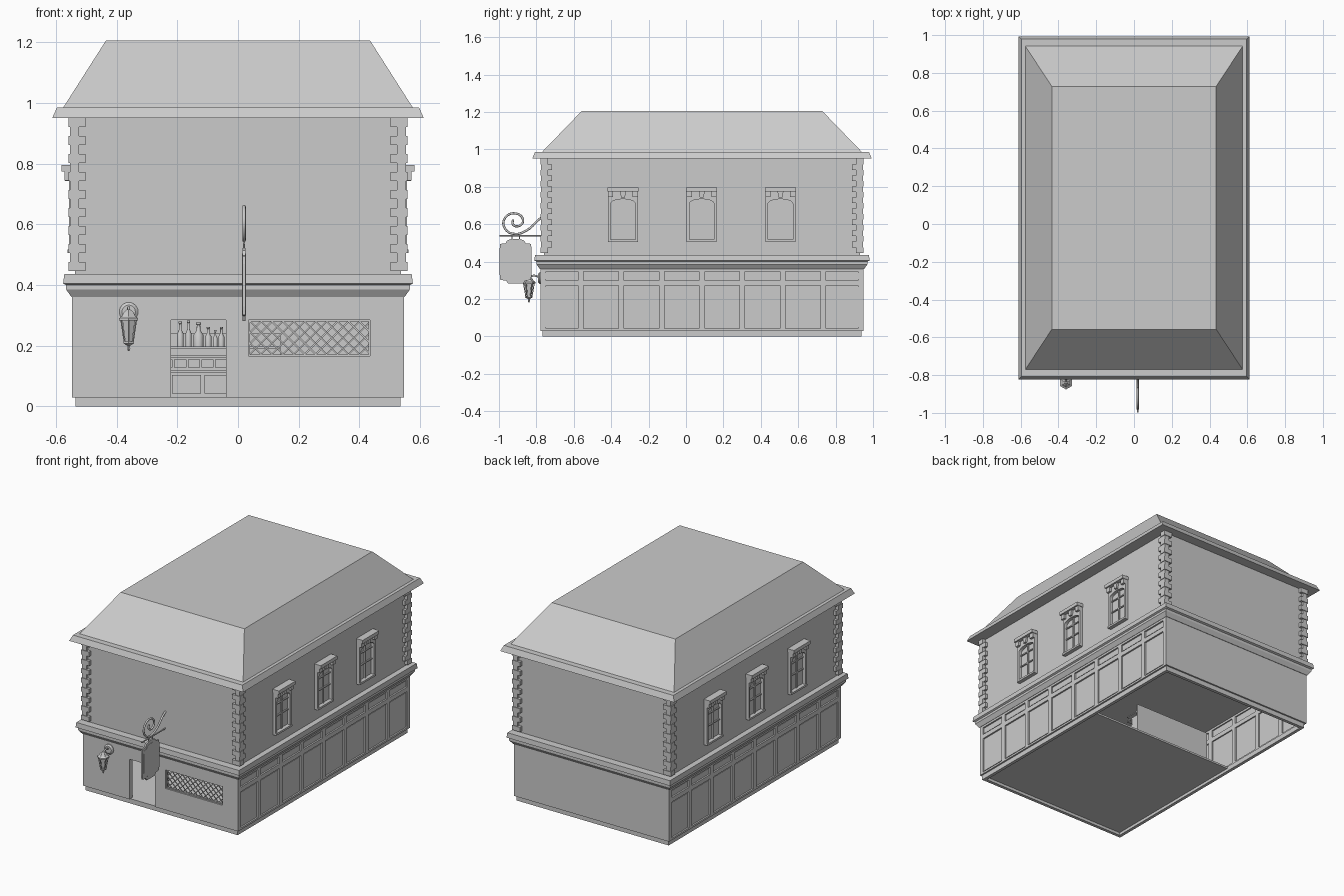
import bpy, bmesh, math
from mathutils import Vector

cube = bpy.data.objects.get("Cube")
if cube:
    bpy.data.objects.remove(cube)

grey = bpy.data.materials.new("plain_grey")
grey.use_nodes = True
grey.diffuse_color = (0.6, 0.6, 0.6, 1)
grey.node_tree.nodes["Principled BSDF"].inputs["Base Color"].default_value = (0.6, 0.6, 0.6, 1)
CY = 0.0855            # middle of the building in y
WX, WY = 0.546, 0.864  # half size of the ground floor
FRONT, BACK = CY - WY, CY + WY


def finish(name, bm, smooth=False):
    bmesh.ops.recalc_face_normals(bm, faces=bm.faces[:])
    mesh = bpy.data.meshes.new(name)
    bm.to_mesh(mesh)
    bm.free()
    mesh.materials.append(grey)
    ob = bpy.data.objects.new(name, mesh)
    bpy.context.collection.objects.link(ob)
    if smooth:
        bpy.ops.object.select_all(action="DESELECT")
        ob.select_set(True)
        bpy.context.view_layer.objects.active = ob
        bpy.ops.object.shade_smooth_by_angle(angle=math.radians(35))
    return ob


def add_loft(bm, rings):
    """Bridge equal-length closed rings and cap both ends."""
    loops = [[bm.verts.new(p) for p in ring] for ring in rings]
    n = len(loops[0])
    for a, b in zip(loops, loops[1:]):
        for i in range(n):
            j = (i + 1) % n
            bm.faces.new((a[i], a[j], b[j], b[i]))
    bm.faces.new(loops[0])
    bm.faces.new(loops[-1])


def add_box(bm, x0, x1, y0, y1, z0, z1):
    add_loft(bm, [[(x0, y0, z), (x1, y0, z), (x1, y1, z), (x0, y1, z)] for z in (z0, z1)])


def boxes(name, items):
    bm = bmesh.new()
    for b in items:
        add_box(bm, *b)
    return finish(name, bm)


def tiers(name, levels):
    """Stack of rectangles around the building axis: (half x, half y, z)."""
    bm = bmesh.new()
    add_loft(bm, [[(sx * hx, CY + sy * hy, z) for sx, sy in ((-1, -1), (1, -1), (1, 1), (-1, 1))]
                  for hx, hy, z in levels])
    return finish(name, bm)


def add_prism(bm, pts, x0, x1):
    add_loft(bm, [[(x, y, z) for y, z in pts] for x in (x0, x1)])


def lathe(name, profile, x, y, n=16, smooth=True):
    bm = bmesh.new()
    add_loft(bm, [[(x + r * math.sin(i * math.tau / n), y - r * math.cos(i * math.tau / n), z)
                   for i in range(n)] for r, z in profile])
    return finish(name, bm, smooth)


def tube(name, pts, r, smooth_path=True):
    cu = bpy.data.curves.new(name, "CURVE")
    cu.dimensions = "3D"
    cu.bevel_depth = r
    cu.bevel_resolution = 2
    cu.use_fill_caps = True
    sp = cu.splines.new("BEZIER")
    sp.bezier_points.add(len(pts) - 1)
    for bp, p in zip(sp.bezier_points, pts):
        bp.co = p
        bp.handle_left_type = bp.handle_right_type = "AUTO" if smooth_path else "VECTOR"
    cu.materials.append(grey)
    ob = bpy.data.objects.new(name, cu)
    bpy.context.collection.objects.link(ob)
    bpy.ops.object.select_all(action="DESELECT")
    ob.select_set(True)
    bpy.context.view_layer.objects.active = ob
    bpy.ops.object.convert(target="MESH")


# Main masses
tiers("upper_storey", [(0.537, 0.845, 0.43), (0.537, 0.845, 0.955)])
tiers("cornice", [(0.548, 0.867, 0.36), (0.566, 0.884, 0.385), (0.566, 0.884, 0.40),
                  (0.576, 0.896, 0.405), (0.572, 0.893, 0.436)])
tiers("eaves", [(0.612, 0.908, 0.95), (0.596, 0.893, 0.985), (0.57, 0.855, 0.985)])
tiers("roof", [(0.576, 0.857, 0.984), (0.435, 0.643, 1.205)])

# Ground floor front, with doorway and window opening
T = 0.03
DX0, DX1, GX0, GX1, TOP = -0.22, -0.04, 0.035, 0.435, 0.285
boxes("front_wall", [(a, b, FRONT, FRONT + T, c, d) for a, b, c, d in (
    (-WX, DX0, 0.03, 0.365), (DX0, DX1, TOP, 0.365), (DX1, GX0, 0.03, 0.365),
    (GX0, GX1, 0.03, 0.167), (GX0, GX1, TOP, 0.365), (GX1, WX, 0.03, 0.365))])
boxes("back_wall", [(-WX, WX, BACK - T, BACK, 0.03, 0.365)])
P = 0.01
boxes("plinth", [(-WX + P, WX - P, FRONT + P, FRONT + T, 0, 0.03),
                 (-WX + P, WX - P, BACK - T, BACK - P, 0, 0.03)]
      + [(s * (WX - P), s * (WX - T), FRONT + P, BACK - P, 0, 0.03) for s in (-1, 1)])
boxes("floor", [(-0.52, 0.52, FRONT + T, 0.25, 0.018, 0.03)])

# Panelled side walls: thin sheet with stiles and rails
pitch = 2 * WY / 8
for s, side in ((1, "left"), (-1, "right")):
    frame = [(s * 0.522, s * WX, FRONT, BACK, a, b)
             for a, b in ((0.03, 0.042), (0.272, 0.30), (0.347, 0.365))]
    for i in range(9):
        y = FRONT + i * pitch
        frame.append((s * 0.522, s * WX, max(FRONT, y - 0.015), min(BACK, y + 0.015), 0.042, 0.347))
    boxes(side + "_panel_frame", frame)
    boxes(side + "_panel_sheet", [(s * 0.53, s * 0.536, FRONT + 0.01, BACK - 0.01, 0.03, 0.365)])
    boxes(side + "_panel_moulding",
          [(s * 0.534, s * 0.54, FRONT + i * pitch + 0.022, FRONT + (i + 1) * pitch - 0.022, a, b)
           for i in range(8) for a, b in ((0.05, 0.264), (0.307, 0.34))])

# Corner stones, long and short in turn
COUNT, Z0, Z1 = 17, 0.447, 0.95
step = (Z1 - Z0) / COUNT
for sx in (-1, 1):
    for sy in (-1, 1):
        stones = []
        for k in range(COUNT):
            lx, ly = (0.503, 0.823) if k % 2 == 0 else (0.523, 0.803)
            o = 0.004 * (k % 2)
            z = Z0 + k * step
            stones.append((sx * lx, sx * (0.558 - o), CY + sy * ly, CY + sy * (0.864 - o), z, z + step))
        boxes("corner_stones", stones)

# Upper side windows
for s in (-1, 1):
    for c in (-0.337, 0.084, 0.505):
        bm = bmesh.new()
        arch = [(c + 0.066 * math.cos(a), 0.71 + 0.024 * math.sin(a))
                for a in (i * math.pi / 12 for i in range(13))]
        head = [(c - 0.08, 0.71), (c - 0.08, 0.776), (c + 0.08, 0.776), (c + 0.08, 0.71)]
        add_prism(bm, head + arch, s * 0.53, s * 0.557)
        for e in (-1, 1):
            add_box(bm, s * 0.53, s * 0.557, c + e * 0.066, c + e * 0.08, 0.515, 0.71)
            add_box(bm, s * 0.55, s * 0.572, c + e * 0.052, c + e * 0.08, 0.745, 0.776)
        add_box(bm, s * 0.53, s * 0.562, c - 0.08, c + 0.08, 0.505, 0.517)
        add_box(bm, s * 0.53, s * 0.582, c - 0.083, c + 0.083, 0.774, 0.796)
        add_prism(bm, [(c - 0.01, 0.742), (c + 0.01, 0.742), (c + 0.016, 0.776), (c - 0.016, 0.776)],
                  s * 0.55, s * 0.57)
        finish("window_surround", bm)
        boxes("window_bars", [(s * 0.53, s * 0.545, c - 0.004, c + 0.004, 0.515, 0.735)]
              + [(s * 0.53, s * 0.545, c - 0.066, c + 0.066, z, z + 0.007) for z in (0.61, 0.685)])

# Lattice in the front window, bars clipped to the opening
bm = bmesh.new()
h, w, y = TOP - 0.167, 0.0035, FRONT + 0.012
for d in (-1, 1):
    for k in range(-6, 20):
        x = GX0 + k * 0.036
        start = x if d > 0 else x + h
        ends = [(GX0 - start) * d, (GX1 - start) * d]
        t0, t1 = max(0, min(ends)), min(h, max(ends))
        if t1 - t0 > 0.01:
            yy = y + 0.003 * d
            add_loft(bm, [[(start + d * t + a, q, 0.167 + t) for a, q in
                           ((-w, yy), (w, yy), (w, yy + 0.004), (-w, yy + 0.004))] for t in (t0, t1)])
finish("window_lattice", bm)
boxes("lattice_frame", [(GX0, GX1, y - 0.004, y + 0.008, z, z + 0.005) for z in (0.167, TOP - 0.005)]
      + [(x, x + 0.005, y - 0.004, y + 0.008, 0.167, TOP) for x in (GX0, GX1 - 0.005)])

# Back bar behind the doorway
BY = 0.1
boxes("bar_cabinet", [(-0.4, 0.14, BY, BY + 0.1, 0.03, 0.112), (-0.4, 0.14, BY - 0.012, BY + 0.1, 0.112, 0.12),
                      (-0.4, 0.14, BY + 0.05, BY + 0.1, 0.12, 0.16), (-0.4, 0.14, BY, BY + 0.1, 0.16, 0.168),
                      (-0.4, 0.14, BY, BY + 0.1, 0.19, 0.197), (-0.4, 0.14, BY + 0.09, BY + 0.1, 0.16, 0.24)])
boxes("bar_doors", [(x, x + 0.095, BY - 0.007, BY, 0.042, 0.104) for x in (-0.325, -0.217, -0.11, -0.002)])
boxes("bar_drawers", [(x * 0.045 - 0.39, x * 0.045 - 0.35, BY + 0.043, BY + 0.05, 0.128, 0.154)
                      for x in range(12)])
for x, r, top in ((-0.19, 0.011, 0.28), (-0.163, 0.01, 0.283), (-0.13, 0.016, 0.277),
                  (-0.098, 0.011, 0.262), (-0.075, 0.008, 0.252), (-0.055, 0.01, 0.262)):
    z, l = 0.197, top - 0.197
    lathe("bottle", [(r, z), (r, z + l * 0.5), (r * 0.4, z + l * 0.68), (r * 0.35, z + l * 0.9),
                     (r * 0.5, z + l * 0.92), (r * 0.5, top)], x, BY + 0.04, 12)

# Hanging sign with scroll bracket
SX, SY = 0.02, -0.911
half = [(0.04, 0.282), (0.05, 0.298), (0.082, 0.302), (0.085, 0.33), (0.085, 0.47),
        (0.082, 0.495), (0.055, 0.497), (0.045, 0.513), (0.02, 0.522)]
for name, k, t in (("sign_board", 1, 0.005), ("sign_inner_plate", 0.85, 0.007)):
    pts = [(y * k, 0.4 + (z - 0.4) * k) for y, z in half]
    bm = bmesh.new()
    add_prism(bm, [(SY + y, z) for y, z in pts] + [(SY - y, z) for y, z in reversed(pts)], SX - t, SX + t)
    finish(name, bm)
tube("sign_rod", [(SX, -0.997, 0.538), (SX, FRONT + 0.03, 0.538)], 0.004, False)
for y in (-0.93, -0.89):
    tube("sign_hanger", [(SX, y, 0.515), (SX, y, 0.54)], 0.003, False)
scroll = [(-0.75, 0.648), (-0.78, 0.63), (-0.85, 0.568), (-0.915, 0.548), (-0.965, 0.573), (-0.972, 0.625),
          (-0.92, 0.658), (-0.872, 0.625), (-0.89, 0.592), (-0.925, 0.598), (-0.925, 0.624)]
tube("sign_scroll", [(SX, y, z) for y, z in scroll], 0.006)

# Wall lantern
LX, LY = -0.36, -0.84
lathe("lantern_cap", [(0.036, 0.284), (0.036, 0.291), (0.026, 0.297), (0.018, 0.31), (0.006, 0.32)], LX, LY, 6, False)
lathe("lantern_glass", [(0.013, 0.213), (0.024, 0.285)], LX, LY, 6, False)
lathe("lantern_foot", [(0.003, 0.182), (0.006, 0.19), (0.005, 0.2), (0.02, 0.208), (0.02, 0.214)], LX, LY, 6, False)
for i in range(6):
    v = Vector((math.sin(i * math.tau / 6), -math.cos(i * math.tau / 6), 0))
    mid = Vector((LX, LY, 0))
    tube("lantern_rib", [mid + v * 0.016 + Vector((0, 0, 0.211)), mid + v * 0.029 + Vector((0, 0, 0.286))], 0.0025, False)
tube("lantern_arm", [(LX, FRONT + 0.01, 0.31), (LX, -0.815, 0.325), (LX, LY, 0.315)], 0.005)
plate = lathe("lantern_wall_plate", [(0.031, 0), (0.031, 0.005), (0.022, 0.012)], 0, 0, 24)
plate.rotation_euler.x = math.pi / 2
plate.location = (LX, FRONT, 0.312)
